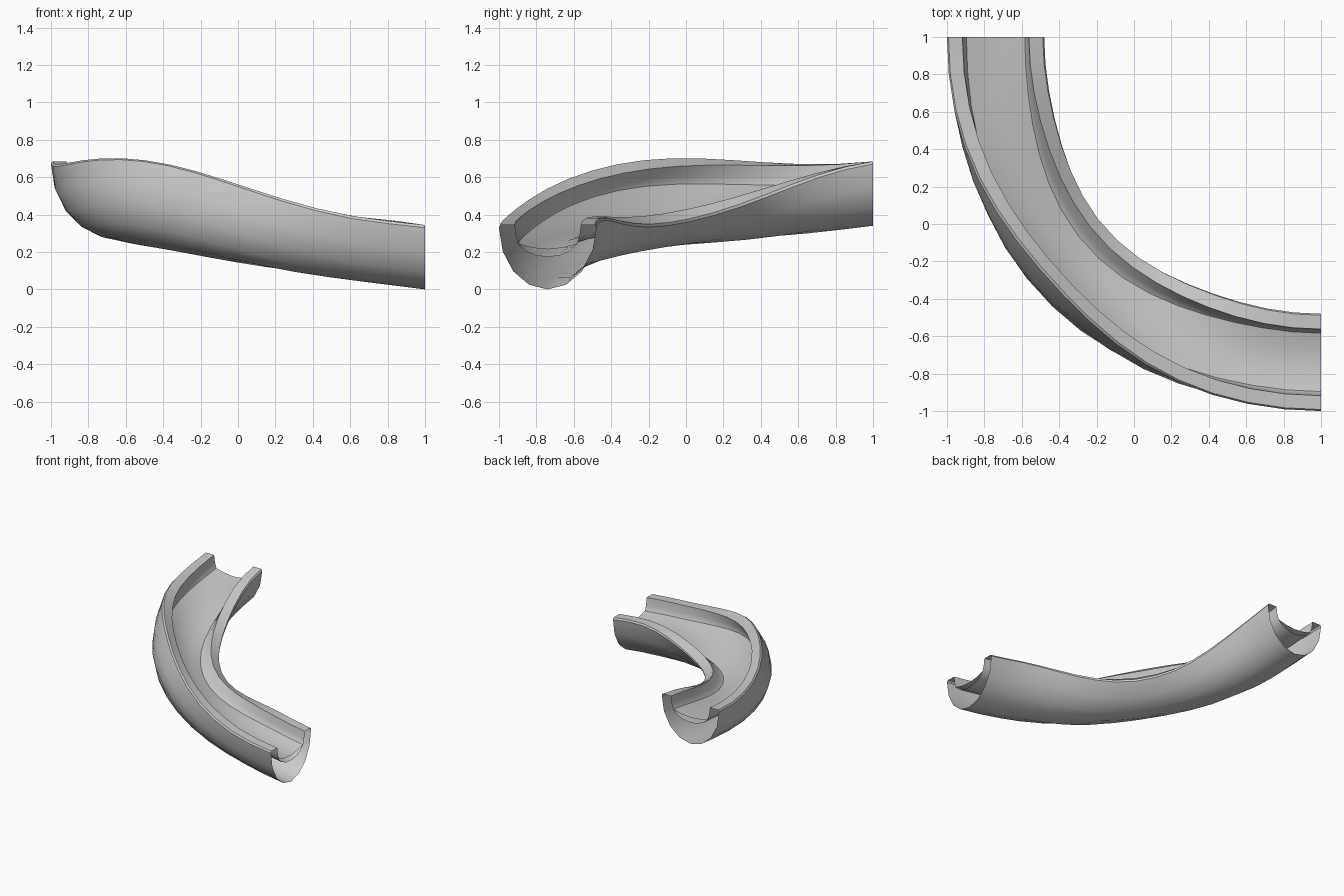
import bpy, bmesh
from math import sin, cos, pi, radians

if "Cube" in bpy.data.objects:
    bpy.data.objects.remove(bpy.data.objects["Cube"])

STEPS = 16      # segments along the quarter turn
N = 8           # segments across each half-ellipse
RADIUS = 1.74


def half_ellipse(w, h, top, side):
    return [(side * w * cos(pi * i / N), top - h * sin(pi * i / N)) for i in range(N + 1)]


def ring(section, t):
    """Place a cross-section (offset outward, height from rim) at t on the banked, descending path."""
    a = t * pi / 2
    bank = radians(38.5) * sin(pi * min(1, t / 0.93)) ** 2
    pts = []
    for s, d in section:
        r = RADIUS + s * cos(bank) - d * sin(bank)
        z = 0.34 + 0.34 * (1 - t) + d * cos(bank) + s * sin(bank)
        pts.append((1 - r * cos(a), 1 - r * sin(a), z))
    return pts


def sweep(name, section, closed):
    bm = bmesh.new()
    rings = [[bm.verts.new(p) for p in ring(section, i / STEPS)] for i in range(STEPS + 1)]
    n = len(section)
    for r0, r1 in zip(rings, rings[1:]):
        for j in range(n if closed else n - 1):
            k = (j + 1) % n
            bm.faces.new((r0[j], r0[k], r1[k], r1[j]))
    bmesh.ops.recalc_face_normals(bm, faces=bm.faces)
    bm.normal_update()
    if not closed and bm.faces[:][0].normal.z < 0:
        bmesh.ops.reverse_faces(bm, faces=bm.faces)
    mesh = bpy.data.meshes.new(name)
    bm.to_mesh(mesh)
    bm.free()
    obj = bpy.data.objects.new(name, mesh)
    bpy.context.collection.objects.link(obj)
    bpy.ops.object.select_all(action='DESELECT')
    bpy.context.view_layer.objects.active = obj
    obj.select_set(True)
    bpy.ops.object.shade_smooth_by_angle(angle=radians(35))


# Open-ended hollow slide: outer shell, bevelled rims and inner trough
shell = half_ellipse(0.26, 0.33, -0.01, 1)
trough = half_ellipse(0.17, 0.112, -0.055, -1)
sweep("curved_slide", [(0.252, 0.004)] + shell + [(-0.252, 0.004), (-0.178, 0.004)]
      + trough + [(0.178, 0.004)], True)

# Shallow stream lying in the trough
sweep("water_surface", [(-0.156, -0.098), (-0.08, -0.118), (0, -0.126),
                        (0.08, -0.118), (0.156, -0.098)], False)
